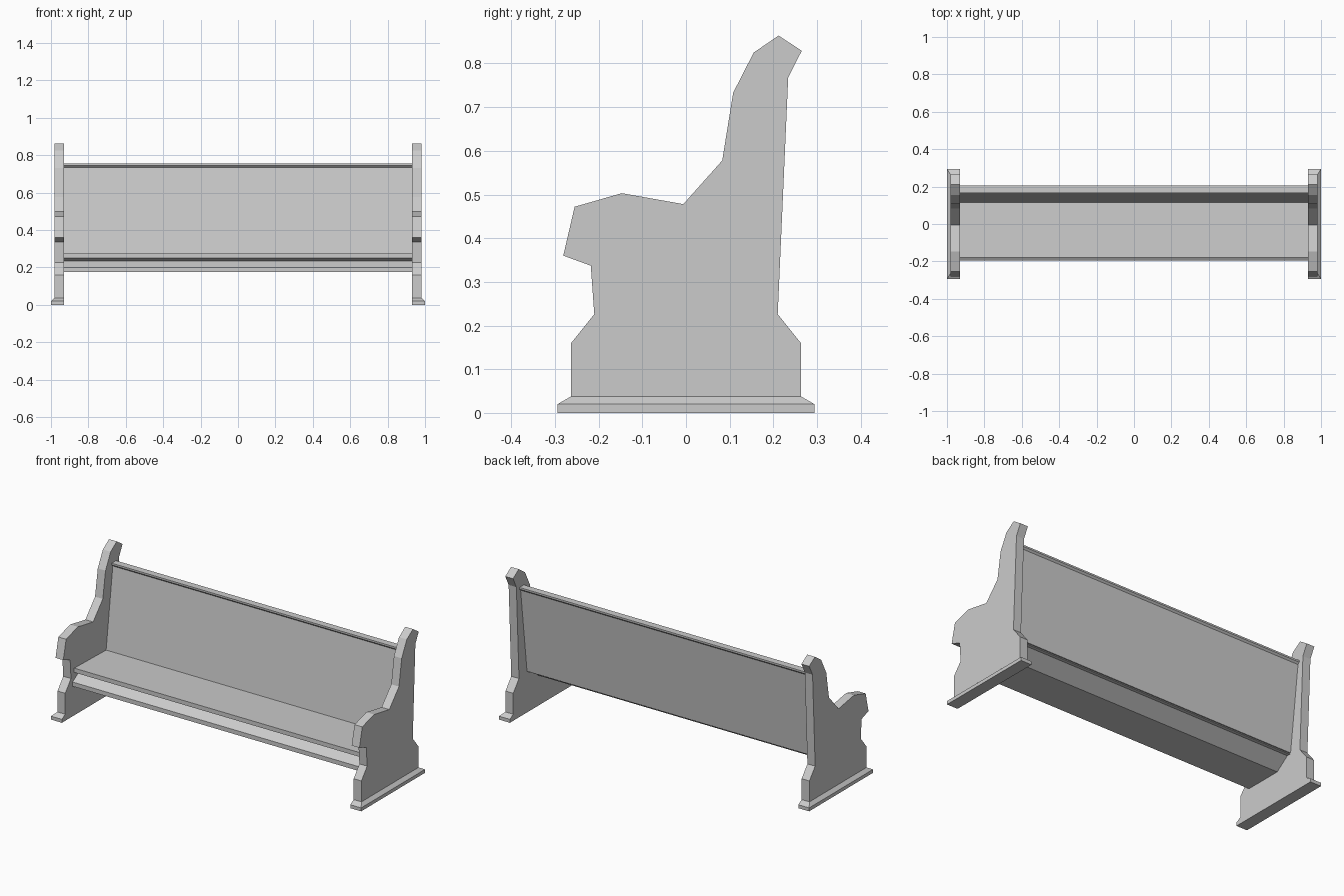
import bpy
import bmesh

cube = bpy.data.objects.get("Cube")
if cube:
    bpy.data.objects.remove(cube, do_unlink=True)

grey = bpy.data.materials.new("light grey")
grey.use_nodes = True
COLOUR = (0.6, 0.6, 0.6, 1)
grey.diffuse_color = COLOUR
grey.node_tree.nodes["Principled BSDF"].inputs["Base Color"].default_value = COLOUR

INNER, OUTER, EDGE = 0.93, 0.98, 1.0


def finish(name, bm):
    bmesh.ops.recalc_face_normals(bm, faces=bm.faces)
    mesh = bpy.data.meshes.new(name)
    bm.to_mesh(mesh)
    bm.free()
    mesh.materials.append(grey)
    obj = bpy.data.objects.new(name, mesh)
    bpy.context.collection.objects.link(obj)
    return obj


def extrude_profile(name, points, x0, x1):
    """Sweep a (y, z) outline along x."""
    bm = bmesh.new()
    face = bm.faces.new([bm.verts.new((x0, y, z)) for y, z in points])
    out = bmesh.ops.extrude_face_region(bm, geom=[face])
    moved = [v for v in out["geom"] if isinstance(v, bmesh.types.BMVert)]
    bmesh.ops.translate(bm, verts=moved, vec=(x1 - x0, 0, 0))
    return finish(name, bm)


def foot(name, side):
    """Flat foot with a chamfered top on the front, back and outer edges."""
    bm = bmesh.new()
    rings = []
    for z, x, y in ((0, EDGE, 0.294), (0.02, EDGE, 0.294), (0.038, OUTER, 0.263)):
        corners = ((INNER, -y), (x, -y), (x, y), (INNER, y))
        rings.append([bm.verts.new((side * cx, cy, z)) for cx, cy in corners])
    for low, high in zip(rings, rings[1:]):
        for i in range(4):
            j = (i + 1) % 4
            bm.faces.new((low[i], low[j], high[j], high[i]))
    bm.faces.new(rings[0])
    bm.faces.new(rings[-1])
    return finish(name, bm)


# Scrolled end panels with armrests, each on a foot
end_outline = [
    (-0.263, 0.038), (-0.263, 0.16), (-0.21, 0.226), (-0.218, 0.337),
    (-0.281, 0.36), (-0.255, 0.472), (-0.147, 0.503), (-0.006, 0.478),
    (0.083, 0.578), (0.108, 0.733), (0.155, 0.825), (0.212, 0.864),
    (0.265, 0.829), (0.234, 0.768), (0.21, 0.226), (0.263, 0.16),
    (0.263, 0.038),
]
for side, label in ((1, "left"), (-1, "right")):
    extrude_profile(label + "_end_panel", end_outline, side * INNER, side * OUTER)
    foot(label + "_foot", side)

# Seat board with undercut front edge
extrude_profile("seat", [
    (-0.18, 0.275), (-0.18, 0.25), (-0.14, 0.235), (0.13, 0.235), (0.12, 0.268),
], -INNER, INNER)

# Support under the seat, with a sloped front ledge and sloped back
extrude_profile("seat_support", [
    (-0.195, 0.175), (-0.195, 0.2), (-0.14, 0.235), (0.11, 0.235), (0.03, 0.175),
], -INNER, INNER)

# Leaning backrest and its cap rail
extrude_profile("backrest", [
    (0.11, 0.24), (0.175, 0.735), (0.195, 0.735), (0.136, 0.24),
], -INNER, INNER)
extrude_profile("backrest_cap", [
    (0.175, 0.735), (0.165, 0.745), (0.165, 0.755),
    (0.205, 0.755), (0.205, 0.745), (0.195, 0.735),
], -INNER, INNER)
